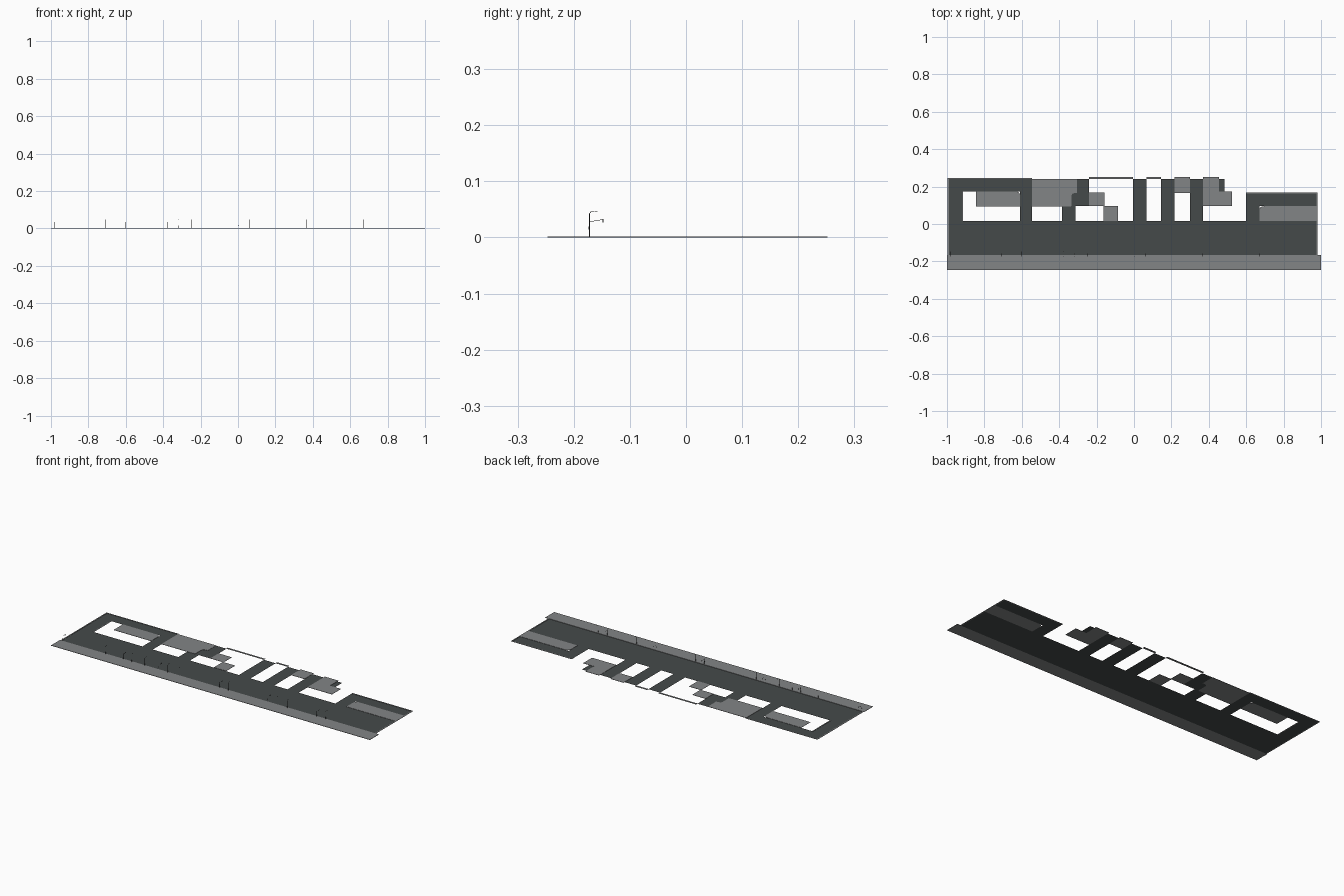
import bpy, bmesh, math
from mathutils import Vector

if "Cube" in bpy.data.objects:
    bpy.data.objects.remove(bpy.data.objects["Cube"])


def material(name, rgb):
    m = bpy.data.materials.new(name)
    m.diffuse_color = (*rgb, 1)
    m.use_nodes = True
    m.node_tree.nodes["Principled BSDF"].inputs["Base Color"].default_value = m.diffuse_color
    return m


ASPHALT = material("dark asphalt", (0.060, 0.068, 0.068))
CONCRETE = material("grey concrete", (0.225, 0.232, 0.237))
METAL = material("dark metal", (0.045, 0.048, 0.048))
KERB = 0.0015


def finish(name, bm, mat):
    me = bpy.data.meshes.new(name)
    bm.to_mesh(me)
    bm.free()
    me.materials.append(mat)
    ob = bpy.data.objects.new(name, me)
    bpy.context.collection.objects.link(ob)
    return ob


def add_polygon(bm, corners, height):
    """Flat outline of (x, y[, radius]) corners, raised by height."""
    pts = []
    n = len(corners)
    for i, c in enumerate(corners):
        p = Vector(c[:2])
        if len(c) == 2:
            pts.append(p)
            continue
        a = p + (Vector(corners[i - 1][:2]) - p).normalized() * c[2]
        b = p + (Vector(corners[(i + 1) % n][:2]) - p).normalized() * c[2]
        for k in range(6):
            t = k / 5
            pts.append(a * (1 - t) ** 2 + p * 2 * t * (1 - t) + b * t * t)
    face = bm.faces.new([bm.verts.new((p.x, p.y, 0)) for p in pts])
    if height:
        new = bmesh.ops.extrude_face_region(bm, geom=[face], use_keep_orig=True)["geom"]
        for v in new:
            if isinstance(v, bmesh.types.BMVert):
                v.co.z = height
        bmesh.ops.recalc_face_normals(bm, faces=bm.faces[:])


def slab(name, corners, mat=CONCRETE, height=KERB):
    bm = bmesh.new()
    add_polygon(bm, corners, height)
    return finish(name, bm, mat)


def rect(x0, x1, y0, y1):
    return [(x0, y0), (x1, y0), (x1, y1), (x0, y1)]


# Roads: one main street with side streets
bm = bmesh.new()
for r in [(-0.99, 0.975, -0.167, 0.015),
          (-0.99, -0.92, 0.015, 0.24), (-0.92, -0.61, 0.175, 0.24),
          (-0.61, -0.545, 0.015, 0.24),
          (-0.005, 0.068, 0.015, 0.24), (0.145, 0.217, 0.015, 0.24),
          (0.300, 0.370, 0.015, 0.24), (0.60, 0.67, 0.015, 0.162),
          (0.67, 0.975, 0.095, 0.162)]:
    add_polygon(bm, rect(*r), 0)
add_polygon(bm, [(-0.385, 0.015), (-0.312, 0.015), (-0.312, 0.095), (-0.24, 0.095),
                 (-0.24, 0.24), (-0.305, 0.24), (-0.305, 0.165),
                 (-0.335, 0.165, 0.02), (-0.335, 0.095), (-0.385, 0.095)], 0)
add_polygon(bm, rect(0.455, 0.485, 0.175, 0.24), 0)
finish("roads", bm, ASPHALT)

# Front pavement
slab("front_pavement", rect(-1, 1, -0.247, -0.167), height=0.002)

# Paved blocks between the streets
slab("left_block", [(-0.845, 0.093), (-0.61, 0.093), (-0.61, 0.175, 0.025), (-0.845, 0.175)])
slab("centre_left_block", [(-0.545, 0.093), (-0.385, 0.093), (-0.335, 0.095),
                           (-0.335, 0.165, 0.02), (-0.305, 0.165), (-0.305, 0.24), (-0.545, 0.24)])
slab("step_block_upper", [(-0.24, 0.095), (-0.157, 0.095), (-0.157, 0.168), (-0.24, 0.168)])
slab("step_block_lower", rect(-0.162, -0.085, 0.015, 0.095))
slab("small_block", rect(0.217, 0.300, 0.167, 0.25))
slab("corner_block", [(0.370, 0.095), (0.523, 0.095), (0.523, 0.175), (0.455, 0.175),
                      (0.455, 0.25), (0.370, 0.25)])
slab("right_block", [(0.67, 0.015), (0.975, 0.015), (0.975, 0.095), (0.67, 0.095, 0.025)])

# Thin kerbs along the outer edges
for i, r in enumerate([(-0.996, -0.99, -0.167, 0.245), (-0.99, -0.545, 0.24, 0.245),
                       (-0.92, -0.915, 0.015, 0.175), (-0.24, -0.005, 0.24, 0.252),
                       (0.068, 0.145, 0.24, 0.252), (0.60, 0.98, 0.162, 0.168),
                       (0.975, 0.981, -0.167, 0.162)]):
    slab(f"kerb_{i + 1}", rect(*r))


# Street furniture
def add_box(bm, c, s):
    g = bmesh.ops.create_cube(bm, size=1)["verts"]
    bmesh.ops.scale(bm, vec=s, verts=g)
    bmesh.ops.translate(bm, vec=c, verts=g)


def add_beam(bm, a, b, w):
    a, b = Vector(a), Vector(b)
    g = bmesh.ops.create_cone(bm, cap_ends=True, segments=6, radius1=w, radius2=w,
                              depth=(b - a).length)["verts"]
    bmesh.ops.rotate(bm, verts=g, matrix=Vector((0, 0, 1)).rotation_difference(b - a).to_matrix())
    bmesh.ops.translate(bm, verts=g, vec=(a + b) / 2)


POST_Y = -0.172


def street_lamp(x):
    bm = bmesh.new()
    add_beam(bm, (x, POST_Y, 0), (x, POST_Y, 0.015), 0.0010)
    add_beam(bm, (x, POST_Y, 0.015), (x, POST_Y, 0.042), 0.0006)
    arc = [(x, POST_Y + 0.009 * (1 - math.cos(t)), 0.042 + 0.005 * math.sin(t))
           for t in [k * math.pi / 8 for k in range(5)]]
    for a, b in zip(arc, arc[1:]):
        add_beam(bm, a, b, 0.0005)
    add_box(bm, (x, -0.160, 0.047), (0.0015, 0.005, 0.001))
    finish("street_lamp", bm, METAL)


def signal(x):
    bm = bmesh.new()
    add_beam(bm, (x, POST_Y, 0), (x, POST_Y, 0.034), 0.0008)
    add_beam(bm, (x, POST_Y, 0.028), (x, -0.148, 0.032), 0.0005)
    add_box(bm, (x, -0.148, 0.030), (0.0015, 0.0015, 0.006))
    add_box(bm, (x, POST_Y - 0.001, 0.017), (0.002, 0.002, 0.005))
    finish("traffic_signal", bm, METAL)


for x in (-0.71, -0.545, -0.465, -0.32, -0.25, 0.06, 0.365, 0.43, 0.67):
    street_lamp(x)
for x in (-0.98, -0.60, -0.375, 0.005, 0.305, 0.615):
    signal(x)
